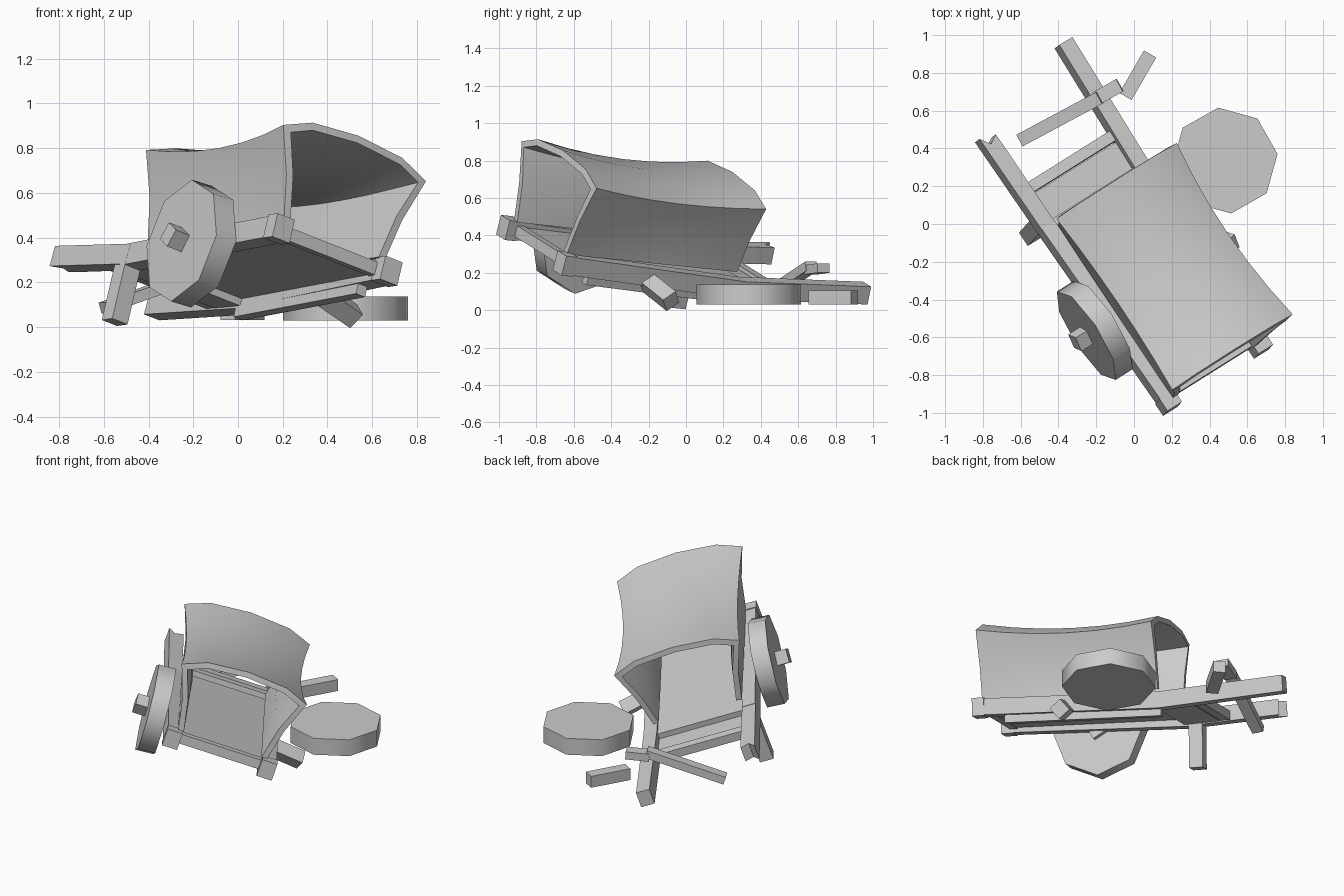
import bpy, bmesh, math
from mathutils import Matrix, Vector

if "Cube" in bpy.data.objects:
    bpy.data.objects.remove(bpy.data.objects["Cube"])

grey = bpy.data.materials.new("plain_grey")
grey.use_nodes = True
colour = (0.6, 0.6, 0.6, 1)
grey.diffuse_color = colour
grey.node_tree.nodes["Principled BSDF"].inputs["Base Color"].default_value = colour

# Tilted cart frame: local x across, y towards the back, z up
back = Vector((-0.553, 0.828, -0.084)).normalized()
side = Vector((0.794, 0.518, -0.318))
side = (side - back * side.dot(back)).normalized()
up = side.cross(back)
CART = Matrix((side, back, up)).transposed().to_4x4()
CART.translation = (0.42, -0.79, 0.343)
GROUND = Matrix.Identity(4)


def finish(name, bm, frame):
    mesh = bpy.data.meshes.new(name)
    bm.to_mesh(mesh)
    bm.free()
    mesh.materials.append(grey)
    ob = bpy.data.objects.new(name, mesh)
    ob.matrix_world = frame
    bpy.context.collection.objects.link(ob)
    return ob


def smooth(ob, degrees):
    bpy.context.view_layer.objects.active = ob
    ob.select_set(True)
    bpy.ops.object.shade_smooth_by_angle(angle=math.radians(degrees))
    ob.select_set(False)


def beam(name, start, end, width, height, frame=CART, roll=0):
    """Square timber between two points, rolled about its length."""
    a, b = Vector(start), Vector(end)
    along = (b - a).normalized()
    ref = Vector((0, 0, 1)) if abs(along.z) < 0.9 else Vector((0, 1, 0))
    across = along.cross(ref).normalized()
    axes = Matrix((across, along, across.cross(along))).transposed().to_4x4()
    axes = axes @ Matrix.Rotation(math.radians(roll), 4, "Y")
    size = Matrix.Diagonal((width, (b - a).length, height, 1))
    bm = bmesh.new()
    bmesh.ops.create_cube(bm, size=1, matrix=Matrix.Translation((a + b) / 2) @ axes @ size)
    return finish(name, bm, frame)


def prism(name, outline, height, frame):
    """Plan outline extruded upward, centred on height zero."""
    bm = bmesh.new()
    face = bm.faces.new([bm.verts.new((x, y, -height / 2)) for x, y in outline])
    ext = bmesh.ops.extrude_face_region(bm, geom=[face])
    verts = [v for v in ext["geom"] if isinstance(v, bmesh.types.BMVert)]
    bmesh.ops.translate(bm, verts=verts, vec=(0, 0, height))
    bmesh.ops.recalc_face_normals(bm, faces=bm.faces)
    return finish(name, bm, frame)


def wheel(name, frame):
    """Solid eight-sided wheel with a softly shaded rim."""
    bm = bmesh.new()
    bmesh.ops.create_cone(bm, cap_ends=True, segments=8, radius1=0.282, radius2=0.282, depth=0.108)
    smooth(finish(name, bm, frame), 50)


# Side rails, bent near the back; the right one is snapped to a jagged end
bend = 1.13
beam("right_rail_front", (-0.3, 0, 0), (-0.312, bend, -0.035), 0.085, 0.1)
beam("left_rail_front", (0.3, 0, 0), (0.31, bend, -0.035), 0.085, 0.1)
beam("left_rail_back", (0.31, bend - 0.01, -0.035), (0.325, 1.91, 0.012), 0.085, 0.1)
prism("right_rail_back", [(-0.27, -0.01), (-0.355, -0.01), (-0.375, 0.585), (-0.335, 0.53),
                          (-0.285, 0.56), (-0.28, 0.45)], 0.095,
      CART @ Matrix.Translation((0, bend, -0.035)) @ Matrix.Rotation(0.06, 4, "X"))
for label, x in (("right", -0.3), ("left", 0.3)):
    beam(label + "_rail_end", (x, -0.045, 0), (x, 0.03, 0), 0.095, 0.11)

# Floor, slats and cross members
beam("floor", (0, 0.06, 0), (0, 1.15, -0.02), 0.56, 0.045)
beam("rear_slat", (0, 1.1, -0.055), (0, 1.32, -0.045), 0.57, 0.04)
beam("rear_cross_member", (-0.3, 1.355, -0.035), (0.3, 1.355, -0.035), 0.06, 0.055)
beam("front_cross_member", (-0.28, 0.035, 0), (0.28, 0.035, 0), 0.05, 0.06)
beam("lower_side_beam", (0.29, 0.15, -0.075), (0.29, 1.13, -0.098), 0.05, 0.055)

# Axle stubs, standing prop and fitted wheel
beam("right_axle_stub", (-0.53, 0.533, -0.055), (-0.3, 0.533, -0.055), 0.085, 0.085, roll=30)
beam("left_axle_stub", (0.3, 0.525, -0.05), (0.53, 0.56, -0.085), 0.085, 0.085, roll=40)
beam("prop_leg", (-0.31, 1.17, -0.03), (-0.31, 1.17, -0.34), 0.085, 0.085)
wheel("fitted_wheel", CART @ Matrix.Translation((-0.4, 0.533, -0.055))
      @ Matrix.Rotation(math.radians(86), 4, "Y"))

# Cloth canopy: arch profile swept back, pinched and sagging in the middle
half = [(0.28, 0.045), (0.322, 0.25), (0.397, 0.46), (0.25, 0.52)]
profile = [(-x, z) for x, z in half] + [(0, 0.542)] + half[::-1]
bm = bmesh.new()
rings = []
steps = 6
for i in range(steps + 1):
    t = i / steps
    pinch = 1 - 0.085 * 4 * t * (1 - t)
    ring = []
    for x, z in profile:
        if z > 0.1:
            x, z = x * pinch, z * (pinch - 0.045 * t)
        ring.append(bm.verts.new((x, 1.1 * t, z)))
    rings.append(ring)
for r0, r1 in zip(rings, rings[1:]):
    for j in range(len(profile) - 1):
        bm.faces.new((r0[j], r0[j + 1], r1[j + 1], r1[j]))
canopy = finish("canopy", bm, CART)
thick = canopy.modifiers.new("thickness", "SOLIDIFY")
thick.thickness = 0.035
thick.offset = -1
thick.use_even_offset = True
bpy.context.view_layer.objects.active = canopy
canopy.select_set(True)
bpy.ops.object.modifier_apply(modifier="thickness")
smooth(canopy, 30)

# Wreckage lying on the ground
wheel("fallen_wheel", Matrix.Translation((0.48, 0.336, 0.083))
      @ Matrix.Rotation(math.radians(7), 4, "Z"))
beam("fallen_prop", (-0.045, 0.675, 0.068), (0.085, 0.9, 0.068), 0.075, 0.075, GROUND)
beam("broken_bar", (-0.6, 0.445, 0.085), (-0.18, 0.67, 0.235), 0.07, 0.05, GROUND)
beam("broken_bar_tip", (-0.2, 0.665, 0.215), (-0.075, 0.735, 0.225), 0.075, 0.05, GROUND)
